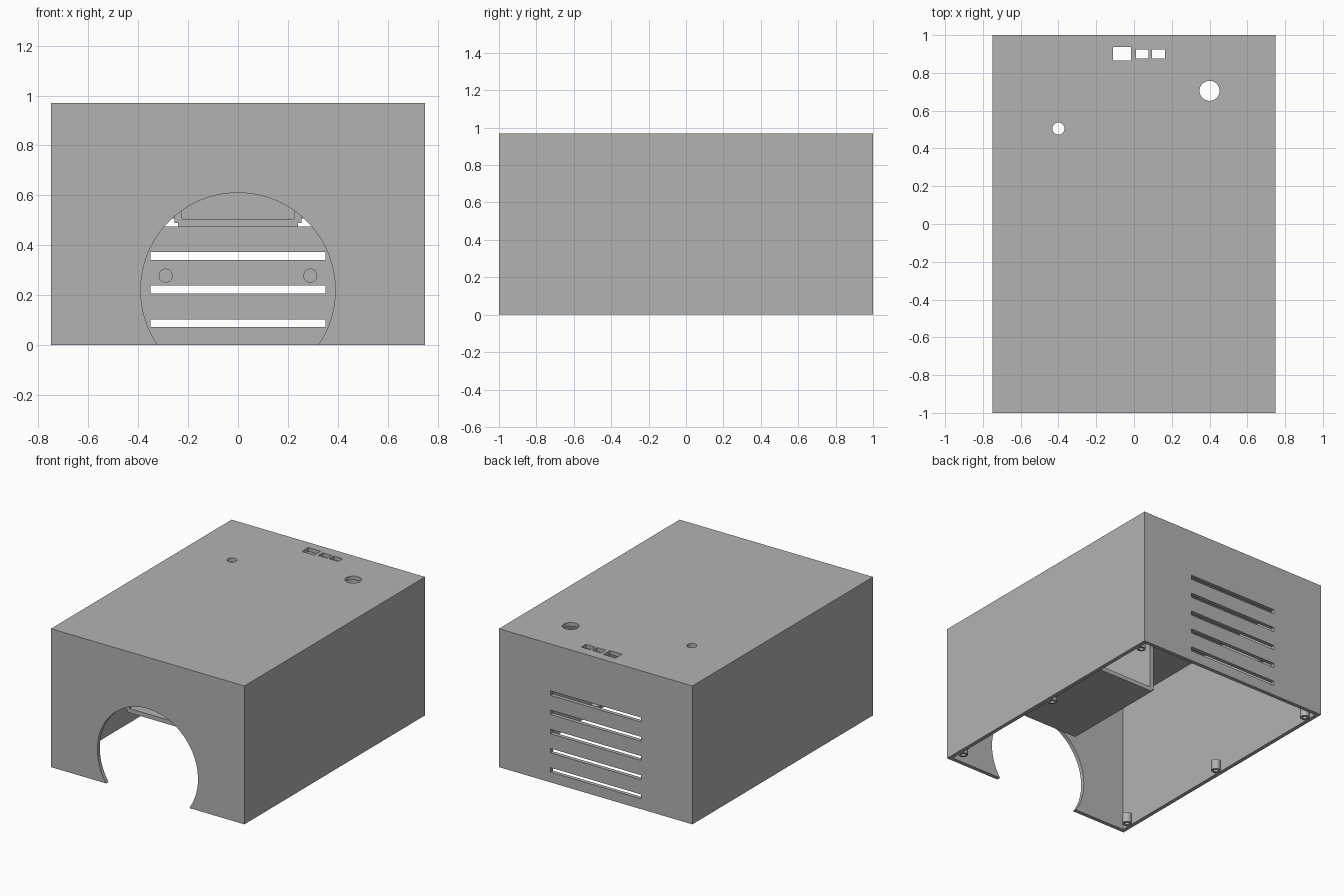
import bpy

old = bpy.data.objects.get("Cube")
if old:
    bpy.data.objects.remove(old, do_unlink=True)

W, L, H, T = 0.75, 1.0, 0.97, 0.027   # half width, half length, height, wall

grey = bpy.data.materials.new("plain grey")
grey.use_nodes = True
colour = (0.45, 0.45, 0.45, 1)
grey.diffuse_color = colour
grey.node_tree.nodes["Principled BSDF"].inputs["Base Color"].default_value = colour


def box(name, x0, x1, y0, y1, z0, z1):
    bpy.ops.mesh.primitive_cube_add(size=1, location=((x0 + x1) / 2, (y0 + y1) / 2, (z0 + z1) / 2))
    ob = bpy.context.object
    ob.name = name
    ob.scale = (x1 - x0, y1 - y0, z1 - z0)
    bpy.ops.object.transform_apply(location=False, rotation=False, scale=True)
    ob.data.materials.append(grey)
    return ob


def rod(name, loc, radius, depth, along_y=False, sides=32):
    turn = (1.570796, 0, 0) if along_y else (0, 0, 0)
    bpy.ops.mesh.primitive_cylinder_add(vertices=sides, radius=radius, depth=depth,
                                        location=loc, rotation=turn)
    ob = bpy.context.object
    ob.name = name
    ob.data.materials.append(grey)
    return ob


def cut(target, cutter):
    mod = target.modifiers.new("cut", "BOOLEAN")
    mod.operation = "DIFFERENCE"
    mod.solver = "EXACT"
    mod.object = cutter
    bpy.ops.object.select_all(action="DESELECT")
    target.select_set(True)
    bpy.context.view_layer.objects.active = target
    bpy.ops.object.modifier_apply(modifier=mod.name)
    bpy.data.objects.remove(cutter, do_unlink=True)


def smooth(ob):
    bpy.ops.object.select_all(action="DESELECT")
    ob.select_set(True)
    bpy.context.view_layer.objects.active = ob
    bpy.ops.object.shade_smooth_by_angle()


# Hollow case, open underneath
case = box("case", -W, W, -L, L, 0, H)
cut(case, box("cavity", -W + T, W - T, -L + T, L - T, -0.1, H - T))

# Large round opening in the front wall
cut(case, rod("front_opening", (0, -L, 0.22), 0.39, 0.15, True, 96))

# Ventilation slots in the back wall
for i in range(5):
    z = 0.072 + i * 0.1345
    cut(case, box("vent", -0.35, 0.35, L - 0.1, L + 0.1, z, z + 0.031))

# Connector windows and round holes in the top
for x0, x1, y0, y1 in ((-0.11, -0.015, 0.865, 0.937), (0.01, 0.078, 0.875, 0.925),
                       (0.095, 0.164, 0.875, 0.925)):
    cut(case, box("window", x0, x1, y0, y1, H - 0.1, H + 0.1))
for x, y, r in ((0.4, 0.705, 0.053), (-0.4, 0.505, 0.032)):
    cut(case, rod("round_hole", (x, y, H), r, 0.2))
smooth(case)

# Channel hanging from the ceiling, open at both ends
box("channel_floor", -0.24, 0.24, -0.88, -0.105, 0.475, 0.505)
for side, s in (("left", 1), ("right", -1)):
    a, b = sorted((s * 0.225, s * 0.255))
    box(side + "_channel_wall", a, b, -0.88, -0.105, 0.49, H - T)

    # Screw posts along the lower edge
    for place, y in (("front", -0.9), ("middle", 0), ("back", 0.9)):
        post = rod(f"{side}_{place}_screw_post", (s * 0.695, y, 0.037), 0.03, 0.07)
        cut(post, rod("screw_hole", (s * 0.695, y, 0), 0.015, 0.1))
        smooth(post)

    # Pegs on the inside of the back wall
    smooth(rod(side + "_back_peg", (s * 0.29, L - T - 0.025, 0.278), 0.028, 0.06, True))
